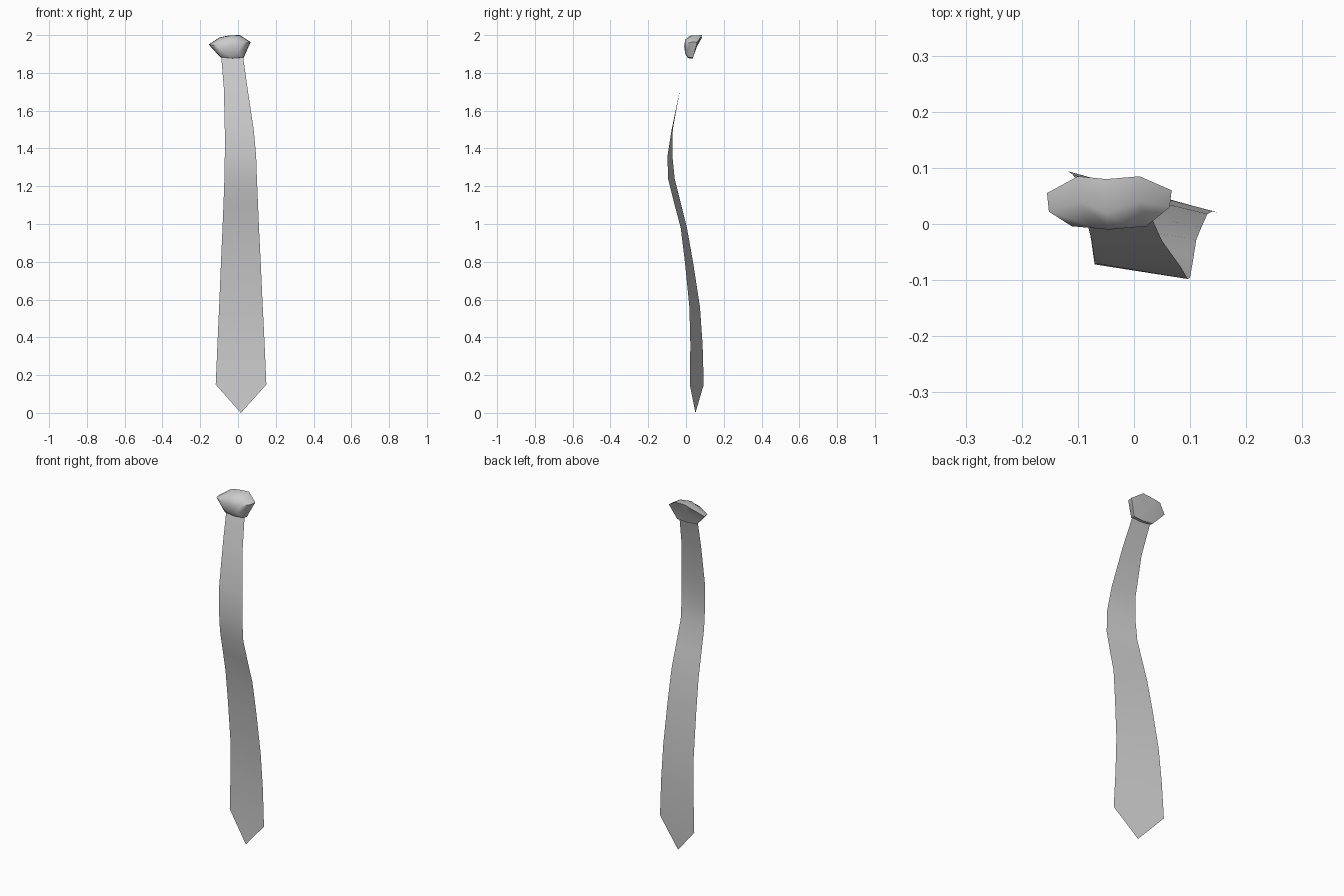
import bpy, bmesh, math
from mathutils import Vector

cube = bpy.data.objects.get("Cube")
if cube:
    bpy.data.objects.remove(cube, do_unlink=True)

grey = bpy.data.materials.new("plain_grey")
grey.use_nodes = True
colour = (0.6, 0.6, 0.6, 1)
grey.diffuse_color = colour
grey.node_tree.nodes["Principled BSDF"].inputs["Base Color"].default_value = colour


def finish(name, bm, angle):
    """Turn a bmesh into a shaded object."""
    mesh = bpy.data.meshes.new(name)
    bm.to_mesh(mesh)
    bm.free()
    mesh.materials.append(grey)
    obj = bpy.data.objects.new(name, mesh)
    bpy.context.collection.objects.link(obj)
    bpy.ops.object.select_all(action="DESELECT")
    obj.select_set(True)
    bpy.context.view_layer.objects.active = obj
    bpy.ops.object.shade_smooth_by_angle(angle=math.radians(angle))
    return obj


# Blade: a twisting sheet; each row is z, right edge x, y, left edge x, y
rows = [
    (1.90, -.09, .025, .025, .025),
    (1.72, -.075, -.03, .05, -.03),
    (1.50, -.07, -.07, .083, -.076),
    (1.36, -.07, -.072, .096, -.098),
    (1.24, -.072, -.06, .1, -.095),
    (1.10, -.077, -.025, .106, -.06),
    (0.98, -.082, .005, .111, -.028),
    (0.80, -.09, .037, .12, -.006),
    (0.56, -.1, .074, .131, .018),
    (0.36, -.109, .088, .141, .023),
    (0.15, -.118, .094, .15, .02),
]
bm = bmesh.new()
edges = [(bm.verts.new((rx, ry, z)), bm.verts.new((lx, ly, z)))
         for z, rx, ry, lx, ly in rows]
for (r0, l0), (r1, l1) in zip(edges, edges[1:]):
    bm.faces.new((r0, r1, l1, l0))
tip = bm.verts.new((.015, .05, 0))
bm.faces.new((edges[-1][0], tip, edges[-1][1]))
finish("tie_blade", bm, 40)

# Knot: slanted back rim, shallow side wall and a bulging front
rim = [(-.155, .055, 1.95), (-.1, .085, 1.987), (-.05, .08, 1.998), (.01, .085, 2),
       (.067, .06, 1.963), (.03, .037, 1.88), (-.03, .035, 1.876), (-.093, .037, 1.882)]
wall_y = [.022, .04, .02, .04, .03, .012, .01, .012]
centre = Vector((-.045, 0, 1.94))


def scaled(point, factor, y):
    p = centre + (Vector(point) - centre) * factor
    return Vector((p.x, y, p.z))


bm = bmesh.new()
rings = [[Vector(p) for p in rim],
         [scaled(p, .97, y) for p, y in zip(rim, wall_y)],
         [scaled(p, .6, -.004) for p in rim]]
rings = [[bm.verts.new(p) for p in ring] for ring in rings]
for a, b in zip(rings, rings[1:]):
    for i in range(len(rim)):
        j = (i + 1) % len(rim)
        bm.faces.new((a[i], a[j], b[j], b[i]))
for ring, y in ((rings[0], .058), (rings[-1], -.01)):
    hub = bm.verts.new((centre.x, y, centre.z))
    for i in range(len(rim)):
        bm.faces.new((ring[i], ring[(i + 1) % len(rim)], hub))
bmesh.ops.recalc_face_normals(bm, faces=bm.faces)
finish("tie_knot", bm, 50)
